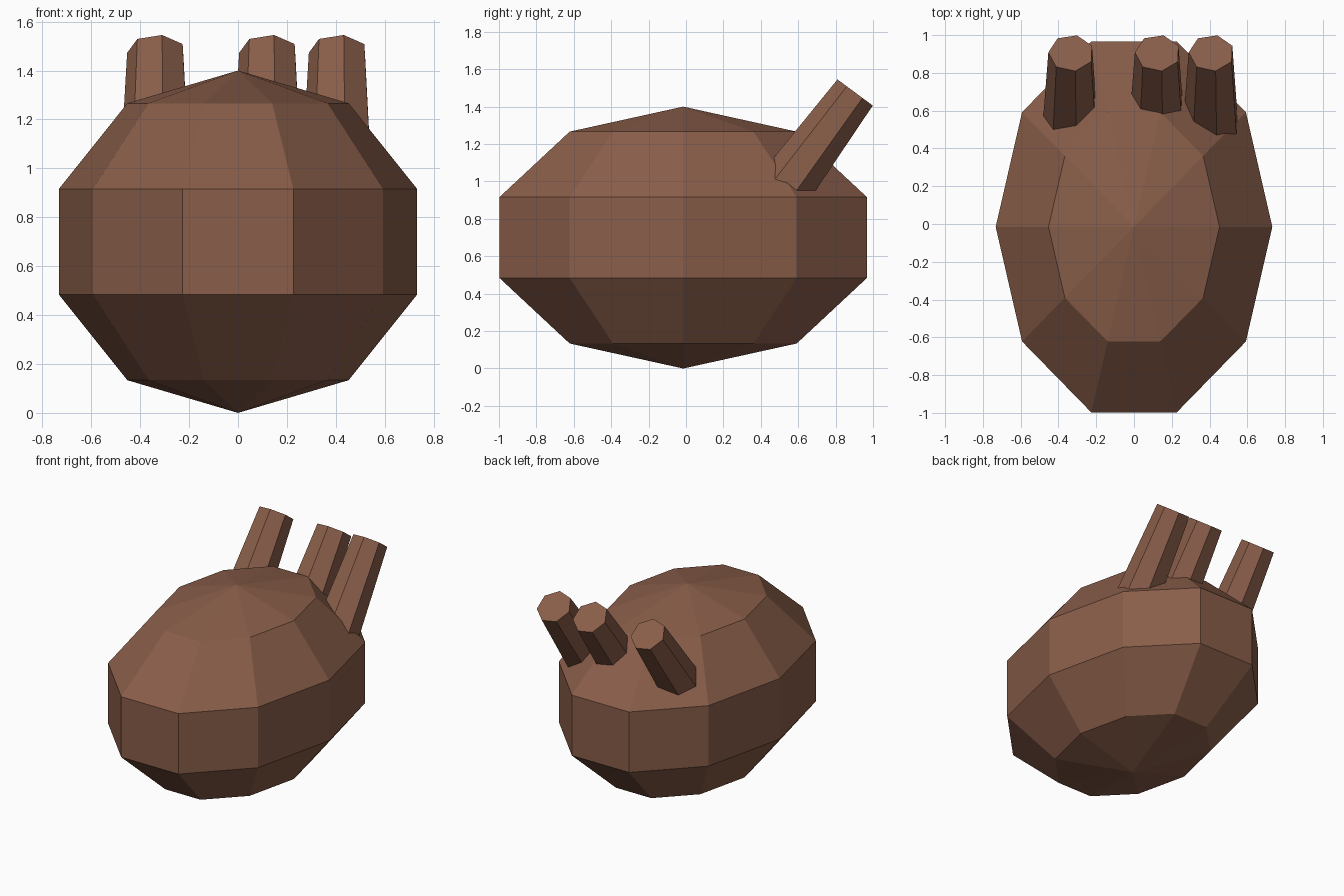
import bpy
import bmesh
from math import sin, cos, pi, radians
from mathutils import Matrix

default = bpy.data.objects.get("Cube")
if default:
    bpy.data.objects.remove(default, do_unlink=True)

# Single brown colour
brown = bpy.data.materials.new("warm_brown")
brown.use_nodes = True
colour = (0.25, 0.11, 0.067, 1)
brown.diffuse_color = colour
brown.node_tree.nodes["Principled BSDF"].inputs["Base Color"].default_value = colour


def lathe(name, profile, sides, start, matrix):
    """Turn a (radius, height) profile, listed bottom to top, around z."""
    bm = bmesh.new()
    rings = []
    for r, z in profile:
        if r == 0:
            rings.append([bm.verts.new((0, 0, z))] * sides)
        else:
            angles = [start + 2 * pi * k / sides for k in range(sides)]
            rings.append([bm.verts.new((r * cos(a), r * sin(a), z)) for a in angles])
    for low, high in zip(rings, rings[1:]):
        for k in range(sides):
            n = (k + 1) % sides
            corners = dict.fromkeys((low[k], low[n], high[n], high[k]))
            bm.faces.new(list(corners))
    # Flat caps on open ends
    if profile[0][0]:
        bm.faces.new(rings[0][::-1])
    if profile[-1][0]:
        bm.faces.new(rings[-1])
    bm.transform(matrix)
    bmesh.ops.recalc_face_normals(bm, faces=bm.faces[:])
    mesh = bpy.data.meshes.new(name)
    bm.to_mesh(mesh)
    bm.free()
    mesh.materials.append(brown)
    obj = bpy.data.objects.new(name, mesh)
    bpy.context.collection.objects.link(obj)
    return obj


# Faceted egg-like body: ten segments, five bands
bands = 5
sphere = [(0 if k in (0, bands) else sin(pi * k / bands), -cos(pi * k / bands))
          for k in range(bands + 1)]
lathe("body", sphere, 10, 0,
      Matrix.Translation((0, -0.015, 0.70)) @ Matrix.Diagonal((0.77, 1.086, 0.70, 1)))

# Three tapered stubs leaning back out of the upper rear
stub = [(0.158, -0.8), (0.1205, 0)]
lean = Matrix.Rotation(radians(-36.5), 4, "X")
for name, x in (("right_stub", -0.333), ("middle_stub", 0.125), ("left_stub", 0.41)):
    lathe(name, stub, 7, radians(75), Matrix.Translation((x, 0.905, 1.475)) @ lean)
